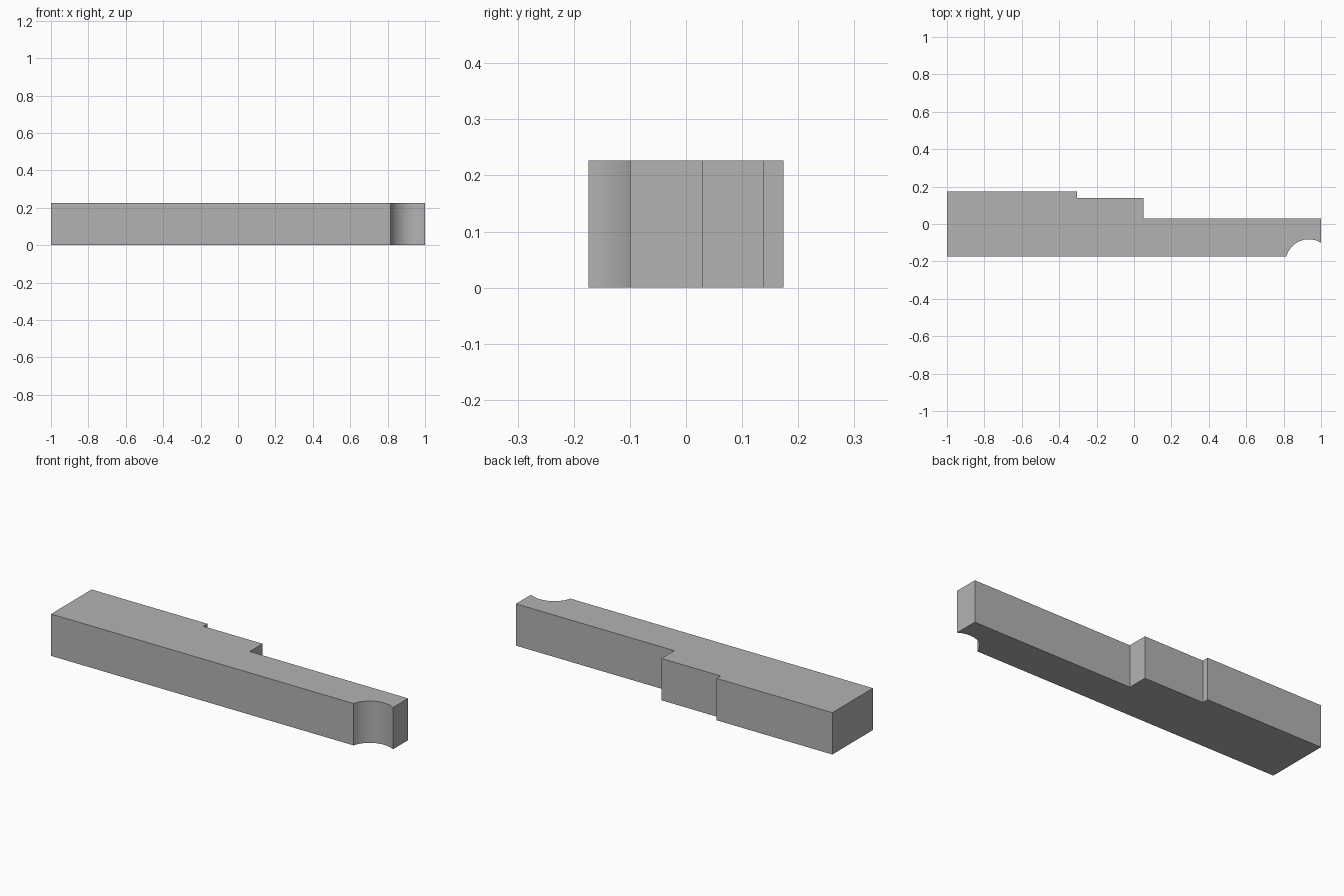
import bpy
import bmesh
import math

cube = bpy.data.objects.get("Cube")
if cube:
    bpy.data.objects.remove(cube, do_unlink=True)

HEIGHT = 0.227
FRONT, BACK = -0.174, 0.174

# Plain grey material
grey = bpy.data.materials.new("grey")
grey.use_nodes = True
colour = (0.45, 0.45, 0.45, 1)
grey.diffuse_color = colour
grey.node_tree.nodes["Principled BSDF"].inputs["Base Color"].default_value = colour

# Round notch in the front corner, from the right end to the front face
cx, cy, radius, steps = 0.935, -0.207, 0.125, 32
start = math.acos((1 - cx) / radius)
end = math.pi - math.asin((FRONT - cy) / radius)
notch = []
for i in range(steps + 1):
    a = start + (end - start) * i / steps
    notch.append((cx + radius * math.cos(a), cy + radius * math.sin(a)))

# Stepped back edge, then the straight front
outline = [(-1, FRONT), (-1, BACK), (-0.305, BACK), (-0.305, 0.139),
           (0.05, 0.139), (0.05, 0.029), (1, 0.029)] + notch

# Extrude the outline upwards into the bar
bm = bmesh.new()
base = bm.faces.new([bm.verts.new((x, y, 0)) for x, y in outline])
top = bmesh.ops.extrude_face_region(bm, geom=[base], use_keep_orig=True)
for v in top["geom"]:
    if isinstance(v, bmesh.types.BMVert):
        v.co.z = HEIGHT
bmesh.ops.recalc_face_normals(bm, faces=bm.faces)
mesh = bpy.data.meshes.new("stepped_bar")
bm.to_mesh(mesh)
bm.free()
mesh.materials.append(grey)

bar = bpy.data.objects.new("stepped_bar", mesh)
bpy.context.collection.objects.link(bar)
bpy.context.view_layer.objects.active = bar
bar.select_set(True)
bpy.ops.object.shade_smooth_by_angle(angle=math.radians(30))
